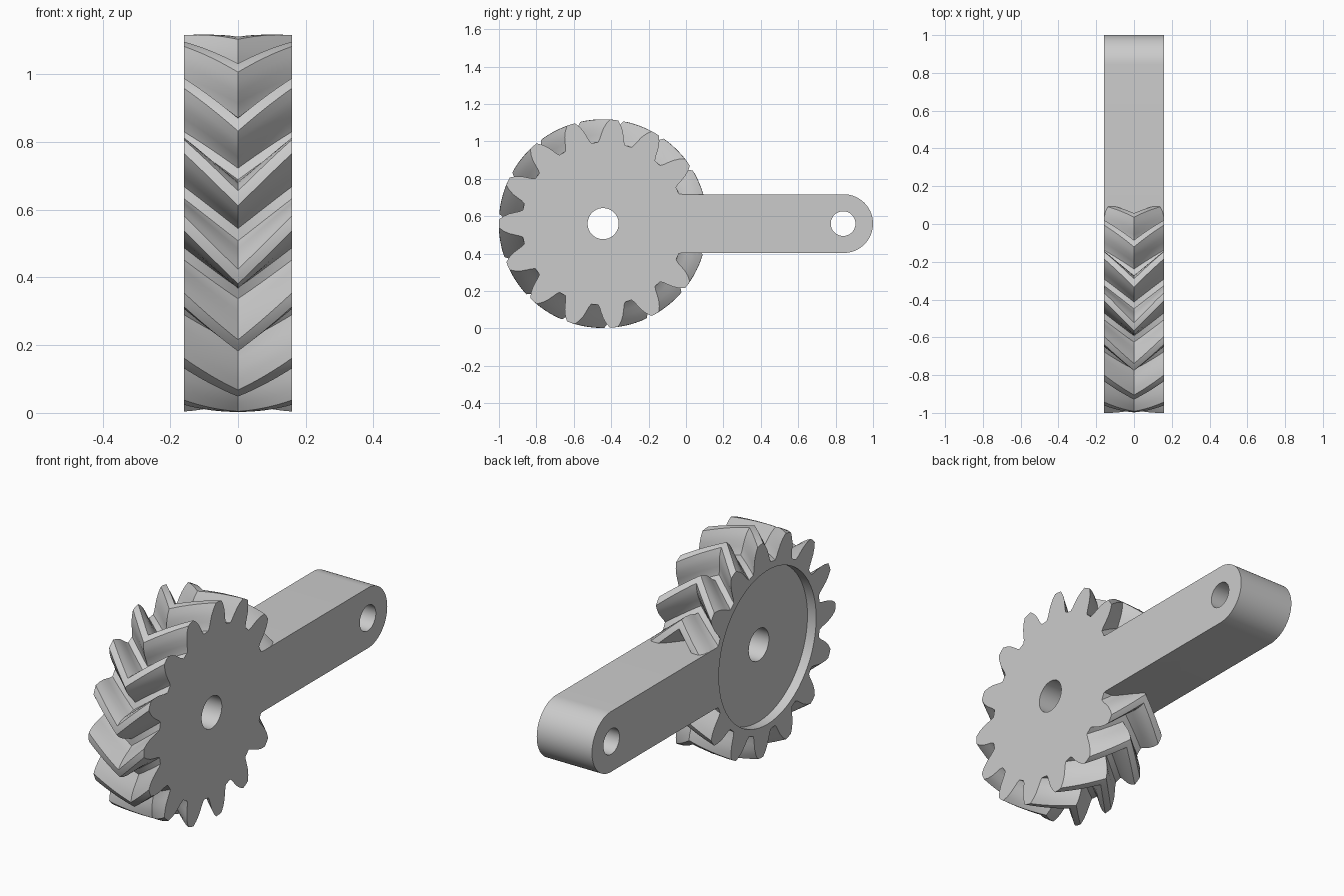
import bpy, bmesh, math

if "Cube" in bpy.data.objects:
    bpy.data.objects.remove(bpy.data.objects["Cube"])

CY, CZ, HALF = -0.443, 0.56, 0.159      # gear centre and half thickness
TEETH, TWIST, STEPS = 15, math.radians(16.4), 8

grey = bpy.data.materials.new("plain grey")
grey.diffuse_color = (0.6, 0.6, 0.6, 1)
grey.use_nodes = True
grey.node_tree.nodes["Principled BSDF"].inputs["Base Color"].default_value = grey.diffuse_color


def loft(name, sections):
    """Join equal closed loops of points into a capped solid."""
    bm = bmesh.new()
    rings = [[bm.verts.new(p) for p in s] for s in sections]
    n = len(rings[0])
    for a, b in zip(rings, rings[1:]):
        for i in range(n):
            j = (i + 1) % n
            bm.faces.new((a[i], a[j], b[j], b[i]))
    bm.faces.new(rings[0][::-1])
    bm.faces.new(rings[-1])
    bmesh.ops.recalc_face_normals(bm, faces=bm.faces)
    mesh = bpy.data.meshes.new(name)
    bm.to_mesh(mesh)
    bm.free()
    mesh.materials.append(grey)
    ob = bpy.data.objects.new(name, mesh)
    bpy.context.collection.objects.link(ob)
    return ob


def cylinder(name, y, z, r, x0, x1, n=64):
    ring = [(y + r * math.cos(2 * math.pi * i / n), z + r * math.sin(2 * math.pi * i / n)) for i in range(n)]
    return loft(name, [[(x, *p) for p in ring] for x in (x0, x1)])


def combine(target, tool, operation):
    mod = target.modifiers.new(operation.lower(), 'BOOLEAN')
    mod.operation, mod.object, mod.solver = operation, tool, 'EXACT'
    bpy.context.view_layer.objects.active = target
    bpy.ops.object.modifier_apply(modifier=mod.name)
    bpy.data.objects.remove(tool)


# Gear outline: one tooth flank (radius, half angle in degrees), mirrored and repeated
flank = [(0.435, 9.6), (0.452, 8.3), (0.475, 7.3), (0.505, 6.0), (0.533, 4.3), (0.557, 2.3)]
tooth = [(r, -a) for r, a in flank] + [(0.558, 0)] + [(r, a) for r, a in reversed(flank)]
outline = [(r, math.radians(a) + math.pi + 2 * math.pi * t / TEETH) for t in range(TEETH) for r, a in tooth]

# Herringbone gear: the outline turns towards the middle plane and back again
sections = []
for k in range(-STEPS, STEPS + 1):
    f = k / STEPS
    turn = TWIST * (1 - abs(f))
    sections.append([(f * HALF, CY + r * math.cos(a + turn), CZ + r * math.sin(a + turn)) for r, a in outline])
body = loft("gear_with_arm", sections)

# Arm with a round end
END_Y, ARM_R = 0.843, 0.157
profile = [(CY + 0.1, CZ - ARM_R)]
profile += [(END_Y + ARM_R * math.cos(t), CZ + ARM_R * math.sin(t))
            for t in (math.pi * (i / 32 - 0.5) for i in range(33))]
profile += [(CY + 0.1, CZ + ARM_R)]
arm = loft("arm", [[(x, *p) for p in profile] for x in (-HALF, HALF)])
combine(body, arm, 'UNION')

# Round recess on one side, then the axle hole and the arm hole
combine(body, cylinder("recess", CY, CZ, 0.4, -HALF - 0.1, -HALF + 0.05), 'DIFFERENCE')
combine(body, cylinder("axle_hole", CY, CZ, 0.083, -0.5, 0.5), 'DIFFERENCE')
combine(body, cylinder("arm_hole", END_Y - 0.003, CZ, 0.066, -0.5, 0.5), 'DIFFERENCE')

body.select_set(True)
bpy.context.view_layer.objects.active = body
bpy.ops.object.shade_smooth_by_angle(angle=math.radians(30))
